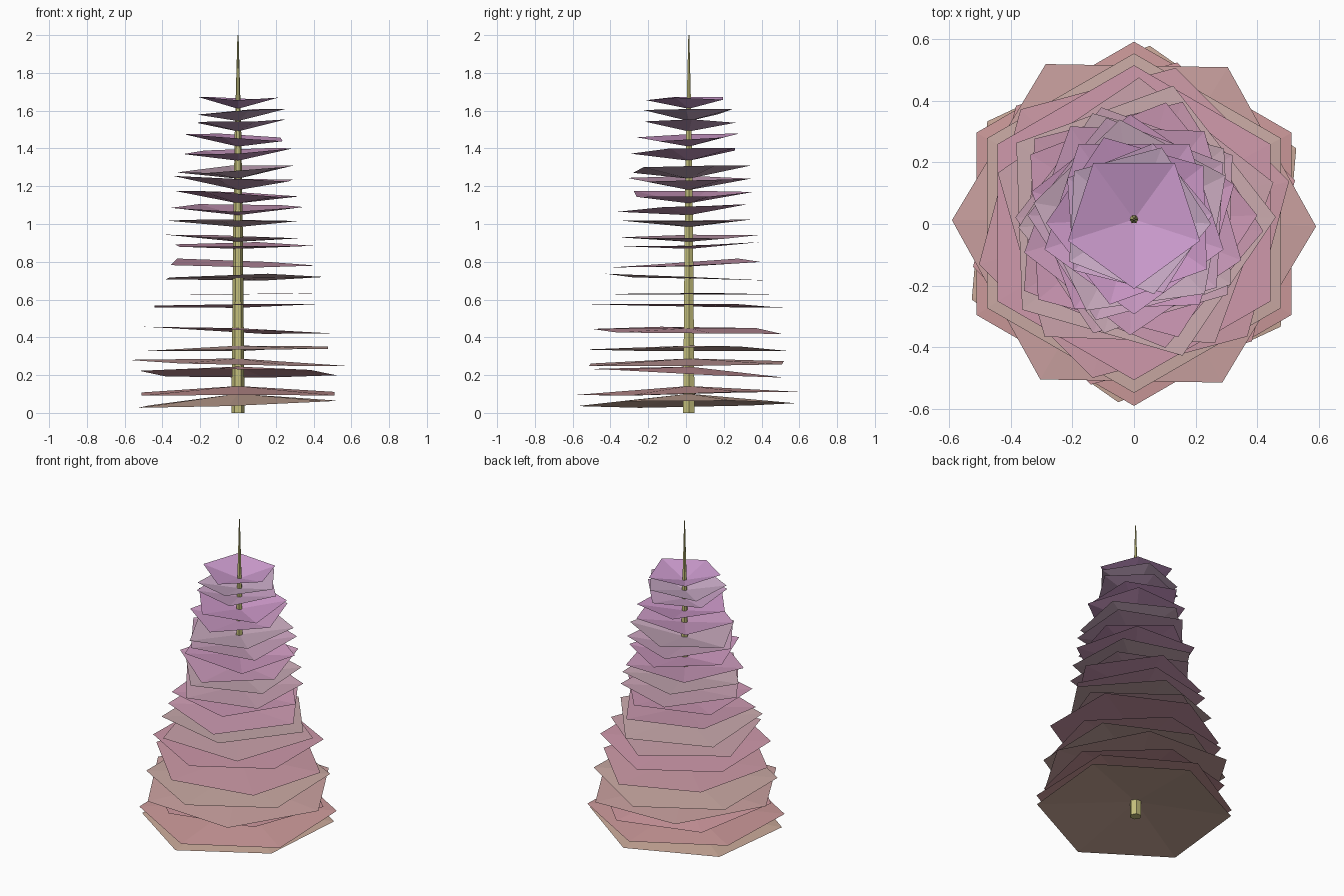
import bpy, bmesh, math, random

if "Cube" in bpy.data.objects:
    bpy.data.objects.remove(bpy.data.objects["Cube"])

random.seed(4)
CY = 0.015  # trunk axis sits slightly behind the origin


def material(name, rgb):
    m = bpy.data.materials.new(name)
    m.diffuse_color = (*rgb, 1)
    m.use_nodes = True
    m.node_tree.nodes["Principled BSDF"].inputs["Base Color"].default_value = m.diffuse_color
    return m


def mix(a, b, t):
    return [p + (q - p) * t for p, q in zip(a, b)]


def add_object(name, bm, mat):
    mesh = bpy.data.meshes.new(name)
    bm.to_mesh(mesh)
    bm.free()
    mesh.materials.append(mat)
    bpy.context.collection.objects.link(bpy.data.objects.new(name, mesh))


# Trunk: slim six-sided spike, tapering faster near the tip
bm = bmesh.new()
rings = []
for z, r in ((0, 0.035), (0.5, 0.03), (1, 0.025), (1.5, 0.017), (2, 0.003)):
    rings.append([bm.verts.new((r * math.cos(math.tau * k / 6),
                                CY + r * math.sin(math.tau * k / 6), z)) for k in range(6)])
for a, b in zip(rings, rings[1:]):
    for k in range(6):
        n = (k + 1) % 6
        bm.faces.new((a[k], a[n], b[n], b[k]))
bm.faces.new(rings[0][::-1])
bm.faces.new(rings[-1])
add_object("trunk", bm, material("bark", (0.55, 0.52, 0.2)))

# Branch tiers: rim height, radius, heading of first corner, sides, slope along x and y
TIERS = [
    (0.052, 0.58, 25, 6, .03, .01), (0.10, 0.59, 30, 6, 0, .01),
    (0.21, 0.54, 15, 6, 0, -.03), (0.26, 0.59, 179, 6, -.025, 0),
    (0.335, 0.55, 30, 6, .02, 0), (0.435, 0.52, 15, 6, -.025, -.01),
    (0.565, 0.51, 30, 6, .02, -.02), (0.63, 0.47, 88, 5, 0, -.01),
    (0.72, 0.46, 2, 5, .02, -.03), (0.79, 0.42, -4, 5, -.02, .04),
    (0.89, 0.40, 3, 5, 0, .03), (0.935, 0.385, 178, 5, -.03, .03),
    (1.02, 0.375, 183, 5, -.01, .02), (1.09, 0.37, 268, 5, .02, .05),
    (1.16, 0.345, 92, 5, -.03, 0), (1.235, 0.345, 177, 5, -.03, 0),
    (1.295, 0.33, 98, 5, .06, .03), (1.39, 0.305, 270, 5, .02, .05),
    (1.465, 0.285, 182, 5, -.06, .06), (1.545, 0.255, 4, 5, 0, -.03),
    (1.60, 0.25, -3, 5, .06, 0), (1.665, 0.225, 270, 5, -.02, .02),
]
TAN, PINK = (0.58, 0.42, 0.32), (0.62, 0.30, 0.31)
GREY, VIOLET = (0.56, 0.42, 0.55), (0.62, 0.31, 0.64)

for i, (z, radius, heading, sides, sx, sy) in enumerate(TIERS):
    t = i / (len(TIERS) - 1)
    lift = min(0.055, 0.15 * (t - 0.33))  # low tiers droop, high tiers cup upward
    bm = bmesh.new()
    hub = bm.verts.new((0, CY, z - lift))
    rim = []
    for k in range(sides):
        a = math.radians(heading) + math.tau * k / sides
        x, y = radius * math.cos(a), radius * math.sin(a)
        rim.append(bm.verts.new((x, y + CY * t, z + sx * x + sy * y
                                 + random.uniform(-0.01, 0.01))))
    for k in range(sides):
        bm.faces.new((hub, rim[k], rim[(k + 1) % sides]))
    shade = (0.2, 0.8, 0.9, 0.5)[i % 4]
    add_object(f"branch_tier_{i + 1}", bm,
               material(f"foliage_{i + 1}",
                        mix(mix(TAN, GREY, t), mix(PINK, VIOLET, t), shade)))
